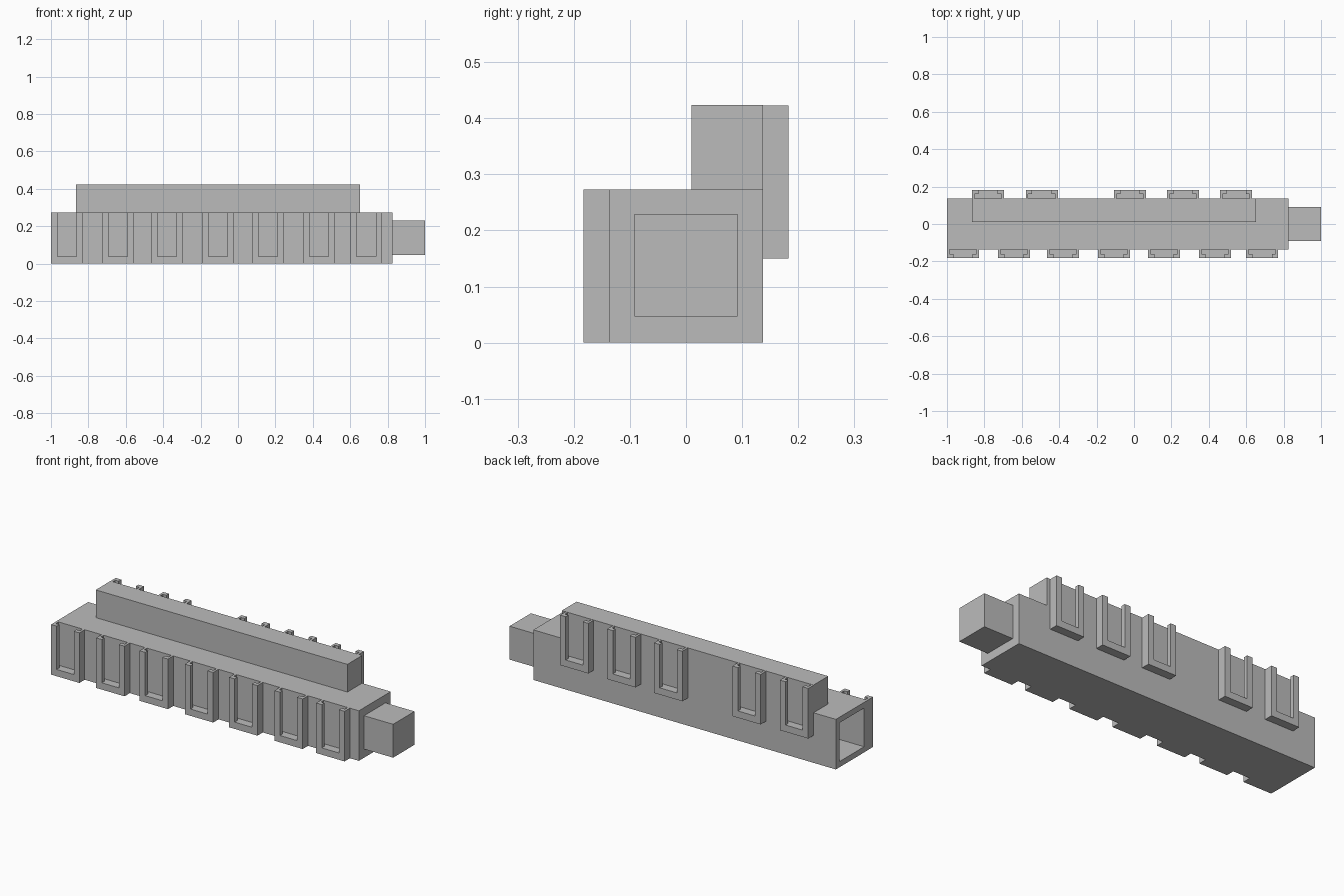
import bpy
import bmesh
import math
from mathutils import Vector

default = bpy.data.objects.get("Cube")
if default:
    bpy.data.objects.remove(default, do_unlink=True)

grey = bpy.data.materials.new("plain grey")
COLOUR = (0.5, 0.5, 0.5, 1)
grey.diffuse_color = COLOUR
grey.use_nodes = True
grey.node_tree.nodes["Principled BSDF"].inputs["Base Color"].default_value = COLOUR


def finish(bm, name):
    """Turn a bmesh into a grey mesh."""
    bmesh.ops.recalc_face_normals(bm, faces=bm.faces)
    mesh = bpy.data.meshes.new(name)
    bm.to_mesh(mesh)
    bm.free()
    mesh.materials.append(grey)
    return mesh


def place(name, mesh, location=(0, 0, 0), turn=0):
    obj = bpy.data.objects.new(name, mesh)
    obj.location = location
    obj.rotation_euler.z = turn
    bpy.context.collection.objects.link(obj)


def box(bm, low, high):
    low, high = Vector(low), Vector(high)
    for v in bmesh.ops.create_cube(bm, size=1)["verts"]:
        v.co = (low + high) / 2 + v.co * (high - low)


def prism(bm, outline, y0, y1):
    """Extrude an outline in the x-z plane from y0 to y1."""
    face = bm.faces.new([bm.verts.new((x, y0, z)) for x, z in outline])
    out = bmesh.ops.extrude_face_region(bm, geom=[face], use_keep_orig=True)
    moved = [g for g in out["geom"] if isinstance(g, bmesh.types.BMVert)]
    bmesh.ops.translate(bm, verts=moved, vec=(0, y1 - y0, 0))


HALF, HEIGHT, REACH = 0.137, 0.273, 0.046

# Main beam with a square socket in one end
bm = bmesh.new()
box(bm, (-1, -HALF, 0), (0.825, HALF, HEIGHT))
bm.normal_update()
end = min(bm.faces, key=lambda f: f.calc_center_median().x)
bmesh.ops.inset_region(bm, faces=[end], thickness=0.044)
out = bmesh.ops.extrude_face_region(bm, geom=[end])
inner = [g for g in out["geom"] if isinstance(g, bmesh.types.BMVert)]
bmesh.ops.translate(bm, verts=inner, vec=(0.18, 0, 0))
if end.is_valid:
    bmesh.ops.delete(bm, geom=[end], context="FACES_ONLY")
place("main_beam", finish(bm, "main_beam"))

# Square plug on the other end
bm = bmesh.new()
box(bm, (0.825, -0.092, 0.047), (1, 0.092, 0.229))
place("end_plug", finish(bm, "end_plug"))

# Raised rail along the back
bm = bmesh.new()
box(bm, (-0.865, 0.01, HEIGHT), (0.653, HALF, 0.424))
place("raised_rail", finish(bm, "raised_rail"))

# U-shaped slot holder: thin walls behind, wider lips in front
W, FLOOR = 0.0855, 0.037


def u_outline(wall):
    right = [(W, 0), (W, HEIGHT), (W - wall, HEIGHT), (W - wall, FLOOR)]
    return right + [(-x, z) for x, z in reversed(right)]


bm = bmesh.new()
prism(bm, u_outline(0.013), 0, -REACH / 2)
prism(bm, u_outline(0.034), -REACH / 2, -REACH)
holder = finish(bm, "slot_holder")

for i, x in enumerate((-0.914, -0.642, -0.38, -0.107, 0.16, 0.433, 0.685)):
    place(f"front_slot_holder_{i + 1}", holder, (x, -HALF, 0))
for i, x in enumerate((-0.78, -0.493, -0.021, 0.262, 0.546)):
    place(f"back_slot_holder_{i + 1}", holder, (x, HALF, 0.15), math.pi)
